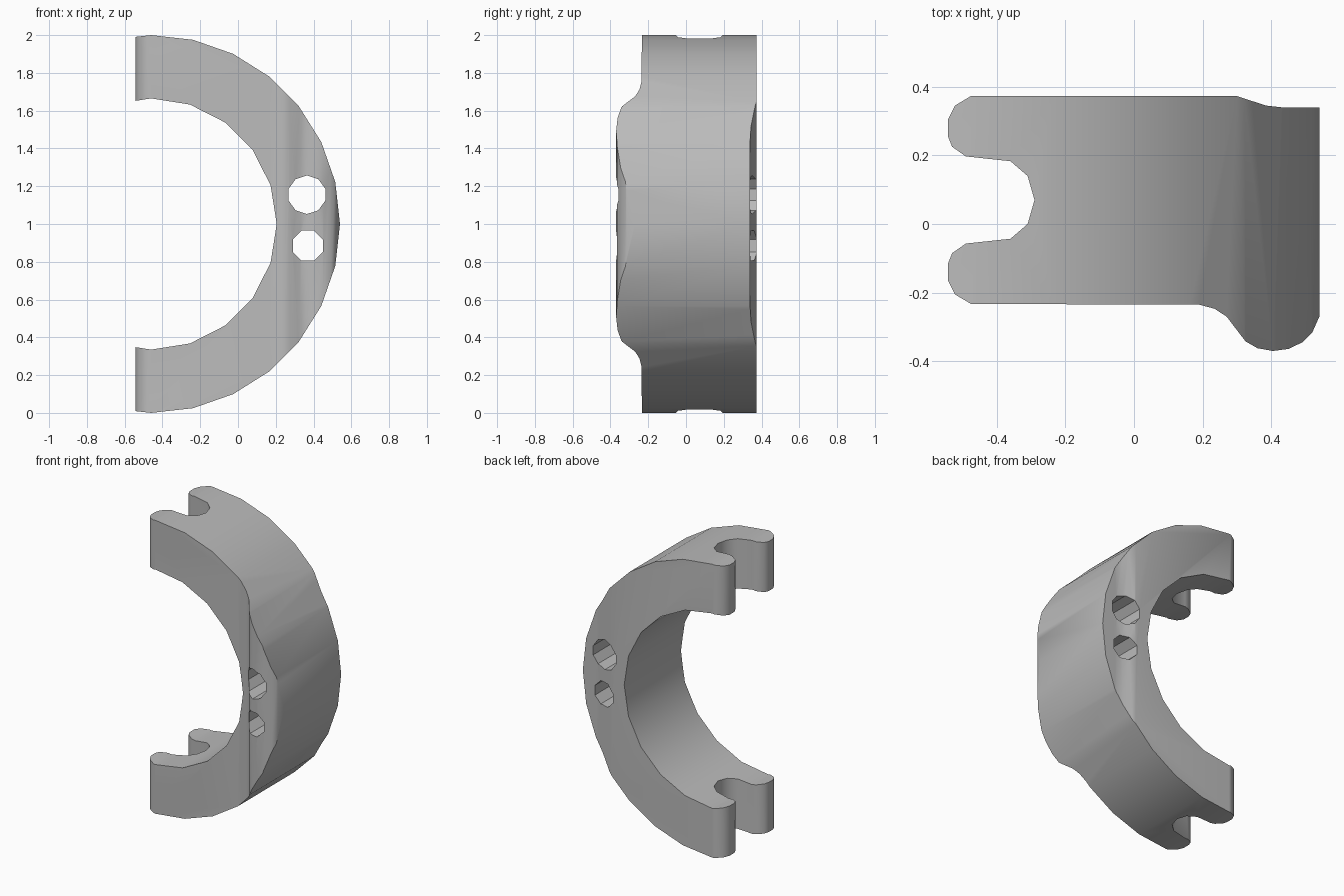
import bpy
import bmesh
from math import sin, cos, radians, tau
from mathutils import Vector

cube = bpy.data.objects.get("Cube")
if cube:
    bpy.data.objects.remove(cube, do_unlink=True)

grey = bpy.data.materials.new("plain grey")
grey.use_nodes = True
colour = (0.5, 0.5, 0.5, 1)
grey.diffuse_color = colour
grey.node_tree.nodes["Principled BSDF"].inputs["Base Color"].default_value = colour

CENTRE_X, CENTRE_Z = -0.46, 1.0


def prism(name, outline, push):
    """Extrude a closed outline along a vector."""
    bm = bmesh.new()
    face = bm.faces.new([bm.verts.new(p) for p in outline])
    made = bmesh.ops.extrude_face_region(bm, geom=[face], use_keep_orig=True)
    moved = [v for v in made["geom"] if isinstance(v, bmesh.types.BMVert)]
    bmesh.ops.translate(bm, verts=moved, vec=Vector(push))
    bmesh.ops.recalc_face_normals(bm, faces=bm.faces)
    mesh = bpy.data.meshes.new(name)
    bm.to_mesh(mesh)
    bm.free()
    mesh.materials.append(grey)
    obj = bpy.data.objects.new(name, mesh)
    bpy.context.collection.objects.link(obj)
    return obj


def arc(radius, step, count):
    """Arc in the XZ plane, symmetric about the +x direction."""
    return [(CENTRE_X + radius * cos(radians(i * step)), -0.6,
             CENTRE_Z + radius * sin(radians(i * step)))
            for i in range(-count, count + 1)]


# Half-round clamp ring
clamp = prism("half_ring_clamp",
              arc(1.0, 90 / 7, 8) + arc(0.665, 18, 6)[::-1], (0, 1.2, 0))

# Side profile: forked ends, mirrored about the middle of the notch
MID_Y = 0.07
fork = [(-0.29, MID_Y), (-0.31, 0.14), (-0.36, 0.183), (-0.49, 0.197),
        (-0.53, 0.225), (-0.542, 0.255), (-0.542, 0.305),
        (-0.522, 0.345), (-0.475, 0.373)]
lower_fork = [(x, 2 * MID_Y - y) for x, y in fork[:0:-1]]
back_step = [(0.3, 0.373), (0.345, 0.358), (0.385, 0.345), (0.43, 0.34), (0.6, 0.34)]
front_bulge = [(0.6, -0.2), (0.54, -0.27), (0.52, -0.315), (0.49, -0.345),
               (0.45, -0.364), (0.405, -0.37), (0.36, -0.362), (0.325, -0.342),
               (0.27, -0.27), (0.235, -0.247), (0.19, -0.235)]
outline = fork + back_step + front_bulge + lower_fork
profile = prism("side_profile_cutter",
                [(x, y, -0.2) for x, y in outline], (0, 0, 2.4))


# Two bores through the thick side
def bore(name, x, z, radius, sides):
    ring = [(x + radius * cos(tau * (i + 0.5) / sides), -0.7,
             z + radius * sin(tau * (i + 0.5) / sides)) for i in range(sides)]
    return prism(name, ring, (0, 1.4, 0))


cutters = [(profile, "INTERSECT"),
           (bore("large_bore_cutter", 0.365, 1.155, 0.102, 10), "DIFFERENCE"),
           (bore("small_bore_cutter", 0.37, 0.885, 0.086, 8), "DIFFERENCE")]
for cutter, operation in cutters:
    cut = clamp.modifiers.new(cutter.name, "BOOLEAN")
    cut.operation = operation
    cut.solver = "EXACT"
    cut.object = cutter

# Bake the cuts, then remove the cutters
bpy.context.view_layer.update()
graph = bpy.context.evaluated_depsgraph_get()
baked = bpy.data.meshes.new_from_object(clamp.evaluated_get(graph))
clamp.modifiers.clear()
clamp.data = baked
for cutter, _ in cutters:
    bpy.data.objects.remove(cutter, do_unlink=True)

# Smooth curves with crisp edges
bpy.ops.object.select_all(action="DESELECT")
clamp.select_set(True)
bpy.context.view_layer.objects.active = clamp
bpy.ops.object.shade_smooth_by_angle(angle=radians(35))
